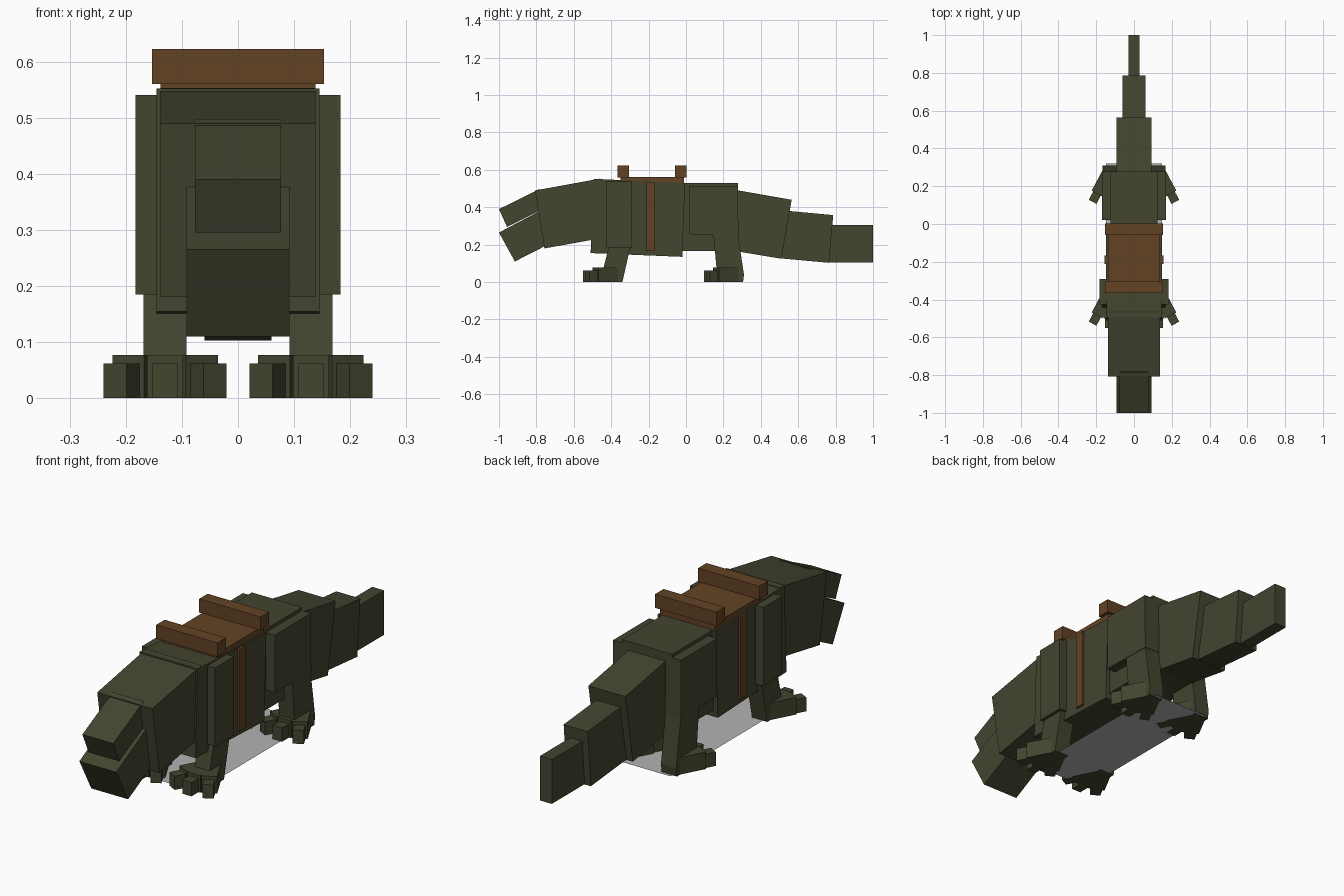
import bpy, math
from mathutils import Matrix, Vector

cube = bpy.data.objects.get("Cube")
if cube:
    bpy.data.objects.remove(cube, do_unlink=True)


def material(name, color):
    m = bpy.data.materials.new(name)
    m.use_nodes = True
    m.diffuse_color = (*color, 1)
    m.node_tree.nodes["Principled BSDF"].inputs["Base Color"].default_value = (*color, 1)
    return m


olive = material("olive hide", (0.058, 0.058, 0.03))
brown = material("brown leather", (0.125, 0.055, 0.018))
grey = material("light grey", (0.45, 0.45, 0.45))


def add_mesh(name, verts, faces, mat):
    mesh = bpy.data.meshes.new(name)
    mesh.from_pydata(verts, [], faces)
    mesh.materials.append(mat)
    obj = bpy.data.objects.new(name, mesh)
    bpy.context.collection.objects.link(obj)
    return obj


def slab(name, profile, x0, x1, mat=olive):
    """Extrude a side profile of (y, z) points, counter-clockwise, from x0 to x1."""
    n = len(profile)
    verts = [(x, y, z) for x in (x0, x1) for y, z in profile]
    faces = [tuple(reversed(range(n))), tuple(range(n, 2 * n))]
    faces += [(i, (i + 1) % n, (i + 1) % n + n, i + n) for i in range(n)]
    return add_mesh(name, verts, faces, mat)


def centred(name, profile, half, mat=olive):
    return slab(name, profile, -half, half, mat)


def rect(y0, y1, z0, z1):
    return [(y0, z0), (y1, z0), (y1, z1), (y0, z1)]


def paired(name, profile, inner, outer):
    slab("left_" + name, profile, inner, outer)
    slab("right_" + name, profile, -outer, -inner)


# Head and body
centred("upper_jaw", [(-.957, .295), (-.74, .403), (-.783, .498), (-1, .39)], .077)
centred("lower_jaw", [(-.915, .11), (-.7, .22), (-.785, .378), (-1, .265)], .092)
centred("neck", [(-.757, .18), (-.45, .235), (-.46, .553), (-.807, .49)], .138)
centred("chest", [(-.51, .155), (-.02, .135), (-.005, .53), (-.495, .552)], .145)
centred("hips", rect(-.02, .278, .165, .53), .125)

# Tail, tapering backwards
centred("tail_base", [(.24, .17), (.51, .125), (.565, .44), (.24, .497)], .092)
centred("tail_middle", [(.5, .127), (.765, .103), (.787, .358), (.52, .383)], .06)
centred("tail_tip", rect(.75, 1, .105, .305), .03)

# Legs
paired("shoulder", rect(-.425, -.29, .185, .54), .12, .183)
paired("front_shin", [(-.46, .0), (-.34, .0), (-.295, .2), (-.41, .2)], .092, .168)
paired("thigh", [(.02, .255), (.28, .25), (.278, .515), (.02, .515)], .09, .17)
paired("hind_shin", [(.17, .0), (.305, .0), (.31, .04), (.275, .27), (.145, .27)], .092, .168)


# Feet with three splayed toes
def foot(name, side, heel):
    for label, angle in (("inner", -28), ("middle", 0), ("outer", 28)):
        for part, width, length, height in (("foot", .064, .14, .077), ("toe", .046, .19, .062)):
            obj = slab(f"{name}_{label}_{part}", rect(-length, 0, 0, height), -width / 2, width / 2)
            obj.matrix_world = (Matrix.Translation(Vector((side * .13, heel, 0)))
                                @ Matrix.Rotation(math.radians(angle * side), 4, "Z"))


for side, word in ((1, "left"), (-1, "right")):
    foot(word + "_front", side, -.36)
    foot(word + "_hind", side, .285)

# Saddle
centred("saddle_seat", rect(-.35, -.01, .52, .562), .138, brown)
centred("saddle_front_bar", rect(-.365, -.305, .56, .622), .153, brown)
centred("saddle_rear_bar", rect(-.058, .002, .56, .622), .153, brown)
centred("saddle_strap", rect(-.212, -.168, .165, .535), .155, brown)

# Thin sheet on the ground under the belly
add_mesh("ground_sheet", [(-.147, -.5, .001), (.147, -.5, .001), (.147, .32, .001), (-.147, .32, .001)],
         [(0, 1, 2, 3)], grey)
